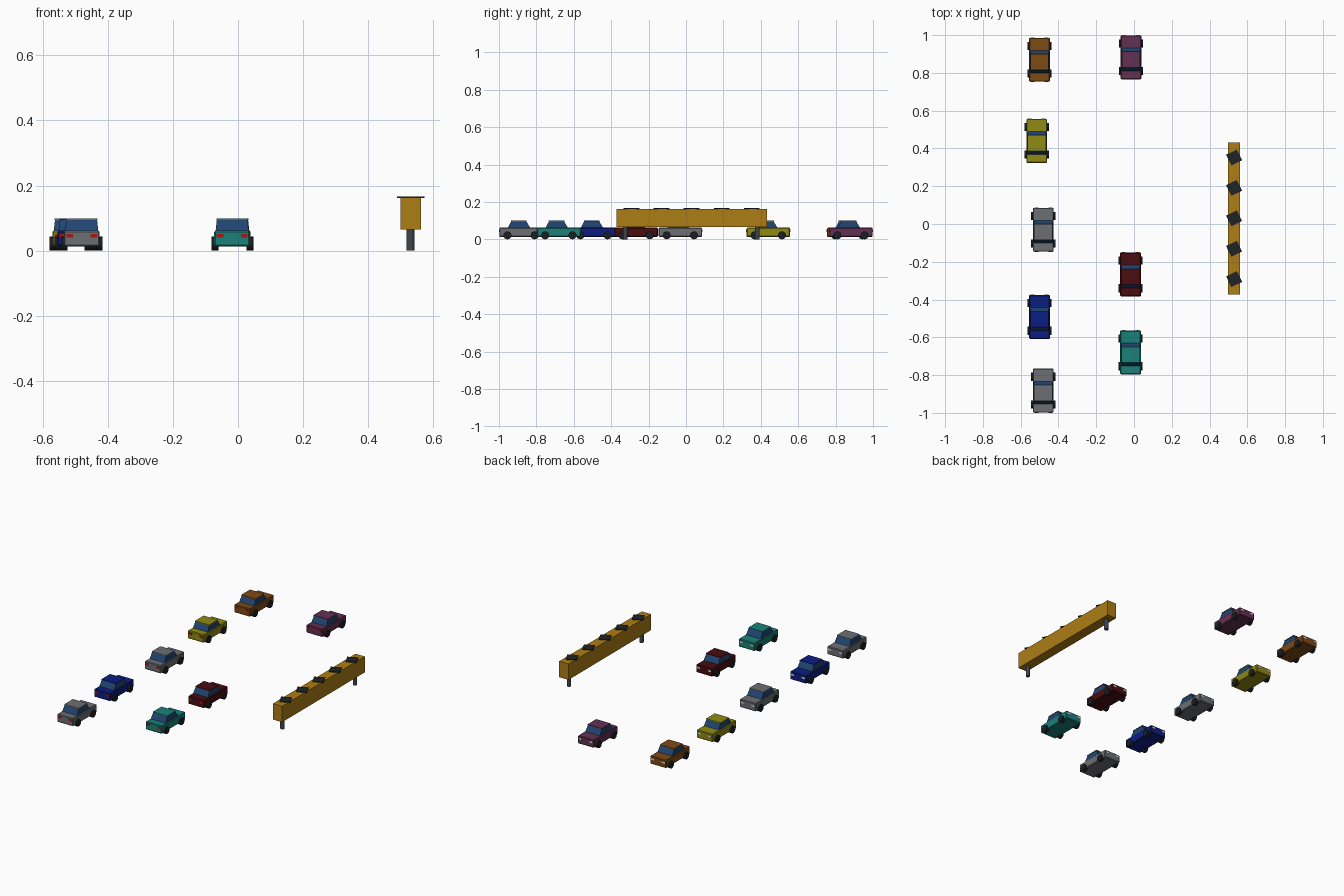
import bpy, bmesh, math
from mathutils import Matrix

if "Cube" in bpy.data.objects:
    bpy.data.objects.remove(bpy.data.objects["Cube"])

def material(name, rgb):
    m = bpy.data.materials.new(name)
    m.diffuse_color = [(c / 255) ** 2.2 for c in rgb] + [1]
    m.use_nodes = True
    m.node_tree.nodes["Principled BSDF"].inputs["Base Color"].default_value = m.diffuse_color
    return m

GLASS = material("window_blue", (38, 70, 112))
TYRE = material("tyre_black", (32, 36, 40))
RED = material("tail_red", (165, 28, 28))
WHITE = material("head_white", (205, 205, 200))
OCHRE = material("beam_ochre", (172, 124, 27))
STEEL = material("post_steel", (66, 72, 80))
DARK = material("plate_dark", (36, 40, 44))

def finish(name, bm, mat, loc, bevel=0):
    bmesh.ops.recalc_face_normals(bm, faces=bm.faces)
    me = bpy.data.meshes.new(name)
    bm.to_mesh(me)
    bm.free()
    me.materials.append(mat)
    ob = bpy.data.objects.new(name, me)
    ob.location = loc
    bpy.context.collection.objects.link(ob)
    if bevel:
        mod = ob.modifiers.new("bevel", 'BEVEL')
        mod.width, mod.segments = bevel, 1
    return ob

def box(bm, size, centre, turn=0):
    mat = Matrix.Translation(centre) @ Matrix.Rotation(turn, 4, 'Z') @ Matrix.Diagonal((*size, 1))
    bmesh.ops.create_cube(bm, size=1, matrix=mat)

def cylinder(bm, r, depth, centre, sides, rot=Matrix()):
    bmesh.ops.create_cone(bm, cap_ends=True, segments=sides, radius1=r, radius2=r,
                          depth=depth, matrix=Matrix.Translation(centre) @ rot)

def car(name, x, y, rgb):
    loc = (x, y, 0)
    paint = material(name + "_paint", rgb)
    # lower body
    bm = bmesh.new()
    box(bm, (0.11, 0.232, 0.049), (0, 0, 0.0375))
    finish(name + "_body", bm, paint, loc, 0.004)
    # tapered glass cabin
    bm = bmesh.new()
    rings = []
    for hw, y0, y1, z in ((0.051, -0.072, 0.05, 0.06), (0.047, -0.053, 0.029, 0.095)):
        rings.append([bm.verts.new(p) for p in ((-hw, y0, z), (hw, y0, z), (hw, y1, z), (-hw, y1, z))])
    lo, hi = rings
    bm.faces.new(lo)
    bm.faces.new(hi)
    for i in range(4):
        j = (i + 1) % 4
        bm.faces.new((lo[i], lo[j], hi[j], hi[i]))
    finish(name + "_cabin", bm, GLASS, loc)
    # roof panel
    bm = bmesh.new()
    box(bm, (0.097, 0.084, 0.005), (0, -0.012, 0.097))
    finish(name + "_roof", bm, paint, loc)
    # wheels
    bm = bmesh.new()
    for sx in (-1, 1):
        for wy in (-0.073, 0.073):
            cylinder(bm, 0.0215, 0.02, (sx * 0.054, wy, 0.0215), 16, Matrix.Rotation(math.pi / 2, 4, 'Y'))
    finish(name + "_wheels", bm, TYRE, loc)
    # lights: red at the -y end, white at the +y end
    for part, ly, mat in (("_tail_lights", -0.116, RED), ("_head_lights", 0.116, WHITE)):
        bm = bmesh.new()
        for sx in (-1, 1):
            box(bm, (0.021, 0.004, 0.011), (sx * 0.037, ly, 0.046))
        finish(name + part, bm, mat, loc)

for args in (
    ("brown_car", -0.50, 0.87, (125, 75, 27)),
    ("yellow_car", -0.515, 0.44, (142, 136, 26)),
    ("grey_car", -0.48, -0.03, (108, 110, 114)),
    ("blue_car", -0.50, -0.492, (20, 35, 132)),
    ("silver_car", -0.48, -0.882, (108, 110, 114)),
    ("plum_car", -0.016, 0.882, (100, 52, 84)),
    ("maroon_car", -0.018, -0.267, (76, 20, 24)),
    ("teal_car", -0.018, -0.68, (32, 128, 120)),
):
    car(*args)

# long raised beam
bm = bmesh.new()
box(bm, (0.063, 0.804, 0.098), (0.53, 0.03, 0.114))
finish("beam", bm, OCHRE, (0, 0, 0))

# posts under the beam
bm = bmesh.new()
for py in (-0.325, 0.382):
    cylinder(bm, 0.012, 0.068, (0.53, py, 0.034), 12)
finish("beam_posts", bm, STEEL, (0, 0, 0))

# turned plates along the beam top
bm = bmesh.new()
for i in range(5):
    box(bm, (0.063, 0.063, 0.005), (0.53, 0.03 + (i - 2) * 0.161, 0.1645), math.radians(26))
finish("beam_plates", bm, DARK, (0, 0, 0))
